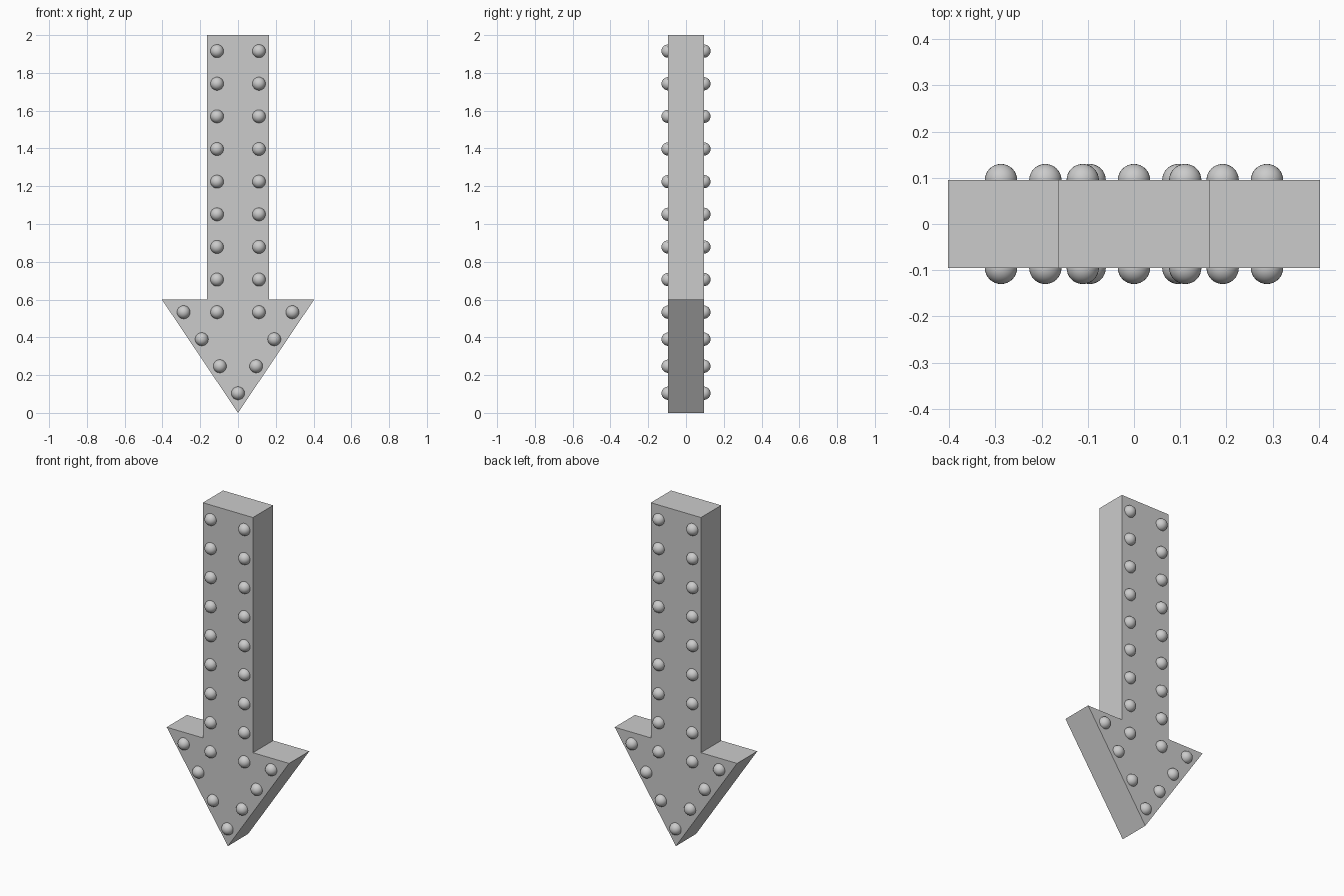
import bpy
import bmesh
from mathutils import Matrix

if "Cube" in bpy.data.objects:
    bpy.data.objects.remove(bpy.data.objects["Cube"])

HALF_D = 0.095    # half thickness of the sign
BULB_R = 0.035


def mesh_object(name, bm):
    bmesh.ops.recalc_face_normals(bm, faces=bm.faces)
    mesh = bpy.data.meshes.new(name)
    bm.to_mesh(mesh)
    bm.free()
    obj = bpy.data.objects.new(name, mesh)
    bpy.context.collection.objects.link(obj)
    return obj


# arrow body: extruded outline, mirrored from its right half
right = [(0.403, 0.6), (0.165, 0.6), (0.165, 2.0)]
outline = [(0, 0)] + right + [(-x, z) for x, z in reversed(right)]
bm = bmesh.new()
face = bm.faces.new([bm.verts.new((x, -HALF_D, z)) for x, z in outline])
ext = bmesh.ops.extrude_face_region(bm, geom=[face])
bmesh.ops.translate(bm, vec=(0, 2 * HALF_D, 0),
                    verts=[v for v in ext["geom"] if isinstance(v, bmesh.types.BMVert)])
mesh_object("arrow_body", bm)

# bulb layout: two shaft columns, and a V along the head edges
shaft = [(s * 0.111, 0.533 + i * 0.1728) for s in (-1, 1) for i in range(9)]
head = [(i * 0.096, 0.104 + abs(i) * 0.143) for i in range(-3, 4)]


# bulbs half sunk into the front and back faces
def bulbs(name, points, y):
    bm = bmesh.new()
    for x, z in points:
        bmesh.ops.create_uvsphere(bm, u_segments=32, v_segments=16, radius=BULB_R,
                                  matrix=Matrix.Translation((x, y, z)))
    obj = mesh_object(name, bm)
    for p in obj.data.polygons:
        p.use_smooth = True


for side, y in (("front", -HALF_D), ("back", HALF_D)):
    bulbs(side + "_shaft_bulbs", shaft, y)
    bulbs(side + "_head_bulbs", head, y)
